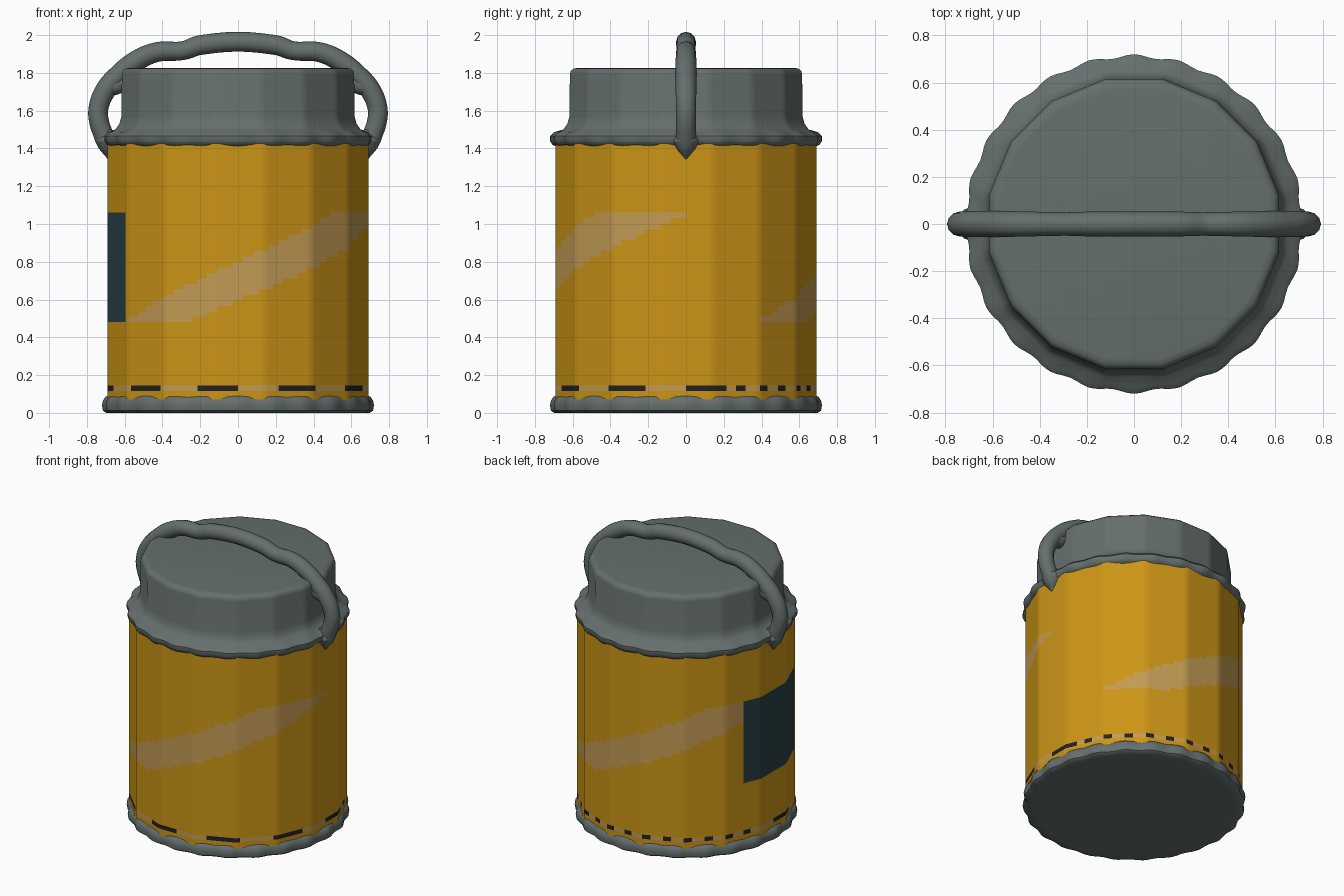
import bpy
import bmesh
from math import sin, cos, radians, degrees, tau

cube = bpy.data.objects.get("Cube")
if cube:
    bpy.data.objects.remove(cube, do_unlink=True)


def material(name, rgb):
    m = bpy.data.materials.new(name)
    m.use_nodes = True
    m.diffuse_color = (*rgb, 1)
    m.node_tree.nodes["Principled BSDF"].inputs["Base Color"].default_value = (*rgb, 1)
    return m


YELLOW = material("amber_paint", (0.60, 0.30, 0.008))
GREY = material("slate_grey", (0.13, 0.16, 0.155))
TAN = material("pale_tan", (0.55, 0.33, 0.09))
PANEL = material("dark_teal", (0.023, 0.052, 0.065))
BLACK = material("near_black", (0.017, 0.014, 0.018))

COLS = 160          # columns around the can
SIDES = 16          # flat sides of the can
STEP = 360 / COLS


def facet(a):
    """Radius factor of a polygon with flat sides on the axes."""
    half = tau / SIDES / 2
    return 1 / cos((a + half) % (2 * half) - half)


def finish(ob, angle=40):
    bpy.ops.object.select_all(action="DESELECT")
    ob.select_set(True)
    bpy.context.view_layer.objects.active = ob
    bpy.ops.object.shade_smooth_by_angle(angle=radians(angle))


def lathe(name, profile, radius_rule, materials, colour_rule=None):
    """Turn a profile of (radius, z) listed upwards; the angle runs from the front towards +x."""
    bm = bmesh.new()
    rings = []
    for r, z in profile:
        ring = []
        for i in range(COLS):
            a = radians(i * STEP)
            rr = radius_rule(r, a)
            ring.append(bm.verts.new((rr * sin(a), -rr * cos(a), z)))
        rings.append(ring)
    for low, high in zip(rings, rings[1:]):
        for i in range(COLS):
            j = (i + 1) % COLS
            f = bm.faces.new((low[i], low[j], high[j], high[i]))
            if colour_rule:
                f.material_index = colour_rule((i + 0.5) * STEP, f.calc_center_median().z)
    bm.faces.new(rings[0][::-1])
    bm.faces.new(rings[-1])
    bmesh.ops.recalc_face_normals(bm, faces=bm.faces)
    me = bpy.data.meshes.new(name)
    bm.to_mesh(me)
    bm.free()
    for m in materials:
        me.materials.append(m)
    ob = bpy.data.objects.new(name, me)
    bpy.context.collection.objects.link(ob)
    finish(ob)
    return ob


# Painted body: dashed line, two climbing bands and a dark panel
BAND_LOW, BAND_HIGH, ROWS = 0.48, 1.06, 20


def body_colour(deg, z):
    if 0.115 < z < 0.145:
        if 108 < deg < 252:
            col = int((deg - 108) / STEP)
            return 3 if col % 5 in (2, 3) else 1
        return 3 if int(deg // 18) % 2 else 1
    if BAND_LOW < z < BAND_HIGH:
        if 247.5 < deg < 301.5:
            return 2
        t = (deg + 60) % 180 - 60
        if 0.595 + 0.005 * t < z < 0.80 + 0.0055 * t:
            return 1
    return 0


heights = [0.05, 0.115, 0.145]
heights += [BAND_LOW + (BAND_HIGH - BAND_LOW) * k / ROWS for k in range(ROWS + 1)]
heights += [1.36, 1.44]
lathe("can_body", [(0.69, z) for z in heights],
      lambda r, a: r * facet(a), [YELLOW, TAN, PANEL, BLACK], body_colour)


# Grey base and lid, with softly scalloped rims
def rim_radius(r, a):
    if r > 0.66:
        return r + 0.007 * cos(24 * a)
    return r * facet(a)


lathe("base_rim", [(0.64, 0), (0.69, 0.0), (0.708, 0.012), (0.713, 0.04),
                   (0.708, 0.065), (0.695, 0.085), (0.67, 0.095)],
      rim_radius, [GREY])
lathe("lid", [(0.67, 1.405), (0.70, 1.42), (0.713, 1.44), (0.713, 1.465), (0.69, 1.487),
              (0.65, 1.50), (0.628, 1.53), (0.617, 1.57), (0.615, 1.79),
              (0.61, 1.81), (0.595, 1.823), (0.57, 1.827)],
      rim_radius, [GREY])


def tube(name, points, thickness):
    """Round tube through (x, z, radius factor) points on the middle plane."""
    cu = bpy.data.curves.new(name + "_path", "CURVE")
    cu.dimensions = "3D"
    cu.bevel_depth = thickness
    cu.bevel_resolution = 4
    cu.use_fill_caps = True
    sp = cu.splines.new("BEZIER")
    sp.bezier_points.add(len(points) - 1)
    sp.resolution_u = 6
    for p, (x, z, s) in zip(sp.bezier_points, points):
        p.co = (x, 0, z)
        p.radius = s
        p.handle_left_type = p.handle_right_type = "AUTO"
    path = bpy.data.objects.new(name + "_path", cu)
    bpy.context.collection.objects.link(path)
    bpy.context.view_layer.update()
    me = bpy.data.meshes.new_from_object(path.evaluated_get(bpy.context.evaluated_depsgraph_get()))
    bpy.data.objects.remove(path, do_unlink=True)
    me.materials.clear()
    me.materials.append(GREY)
    ob = bpy.data.objects.new(name, me)
    bpy.context.collection.objects.link(ob)
    finish(ob, 60)
    return ob


# Carrying handle, mirrored from one half
half = [(0.69, 1.38, 0.5), (0.705, 1.45, 0.95), (0.735, 1.54, 0.95), (0.739, 1.61, 0.95),
        (0.70, 1.71, 1), (0.63, 1.79, 1), (0.54, 1.862, 1), (0.43, 1.91, 0.95),
        (0.29, 1.918, 0.9), (0.20, 1.947, 0.95)]
tube("handle", [(-x, z, s) for x, z, s in half] + half[::-1], 0.055)

# Drop-shaped handle mounts and the short links back to the lid
for side, word in ((1, "left"), (-1, "right")):
    tube(word + "_handle_mount",
         [(side * 0.685, 1.345, 0.1), (side * 0.685, 1.40, 0.8),
          (side * 0.685, 1.44, 1.1), (side * 0.68, 1.50, 0.6)], 0.065)
    tube(word + "_handle_link",
         [(side * 0.73, 1.70, 0.6), (side * 0.66, 1.73, 1), (side * 0.58, 1.76, 1)], 0.05)
